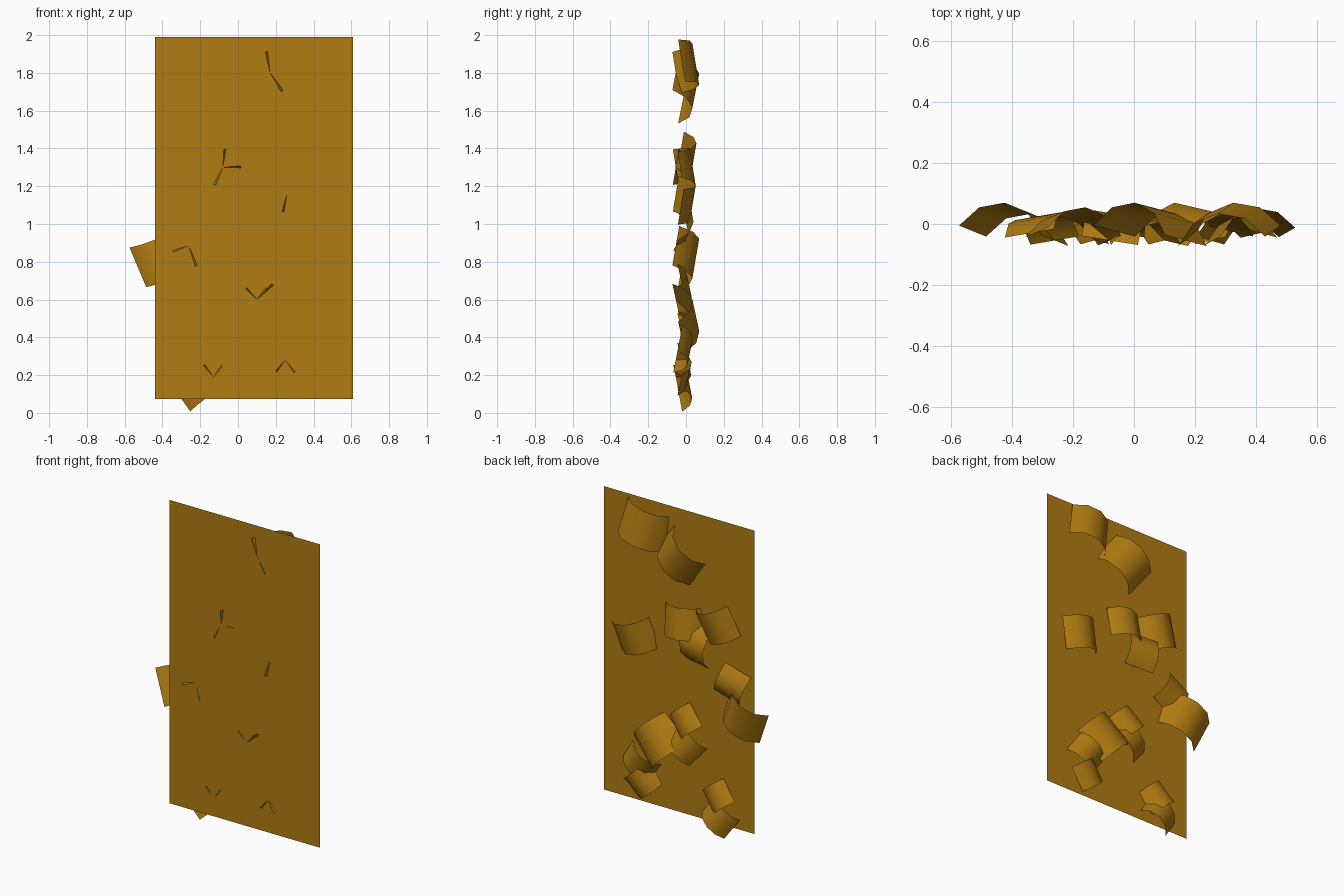
import bpy, bmesh
from math import sin, cos, radians
from mathutils import Vector

if "Cube" in bpy.data.objects:
    bpy.data.objects.remove(bpy.data.objects["Cube"], do_unlink=True)

PANEL_Y = -0.054
HALF_WIDTH = 0.115          # half the straight width of a full-size flap
RADIUS = 0.164              # bend radius of a full-size flap
BEND = radians(64)          # half of the bend angle
LIFT, ROLL = radians(6), radians(9)

golden = bpy.data.materials.new("golden_brown")
golden.use_nodes = True
colour = (0.44, 0.20, 0.006, 1)
golden.diffuse_color = colour
bsdf = next(n for n in golden.node_tree.nodes if n.type == "BSDF_PRINCIPLED")
bsdf.inputs["Base Color"].default_value = colour
bsdf.inputs["Roughness"].default_value = 0.9


def sheet(name, segments, place, facing, smooth=False):
    """Make a grid, move each point with place(u, v), and face it along y."""
    bm = bmesh.new()
    bmesh.ops.create_grid(bm, x_segments=segments, y_segments=1, size=1)
    for v in bm.verts:
        v.co = place(v.co.x, v.co.y)
    bm.normal_update()
    if sum(f.normal.y for f in bm.faces) * facing < 0:
        bmesh.ops.reverse_faces(bm, faces=bm.faces[:])
    for f in bm.faces:
        f.smooth = smooth
    mesh = bpy.data.meshes.new(name)
    bm.to_mesh(mesh)
    bm.free()
    mesh.materials.append(golden)
    obj = bpy.data.objects.new(name, mesh)
    bpy.context.collection.objects.link(obj)
    return obj


def flap(name, x, z, angle, size, side):
    """Arched flap rooted at (x, z), growing along angle, one side rolled down."""
    a = radians(angle)
    along = Vector((cos(a) * cos(LIFT), sin(LIFT), sin(a) * cos(LIFT)))
    across = Vector((-sin(a) * cos(ROLL), -side * sin(ROLL), cos(a) * cos(ROLL)))
    across = Vector((-sin(a) * side * cos(ROLL), -sin(ROLL), cos(a) * side * cos(ROLL)))
    out = along.cross(across).normalized()
    if out.y < 0:
        out.negate()
    root = Vector((x, PANEL_Y, z))

    def place(u, v):
        reach = RADIUS * (sin(u * BEND) + sin(BEND))
        rise = RADIUS * (cos(u * BEND) - cos(BEND))
        return root + size * (along * reach + out * rise + across * v * HALF_WIDTH)

    sheet(name, 4, place, 1, smooth=True)


# flat backing panel
sheet("panel", 1, lambda u, v: Vector((0.085 + 0.525 * u, PANEL_Y, 1.032 + 0.958 * v)), -1)

# clusters of flaps: root point, then (direction, size, rolled side) for each flap
clusters = [
    ((0.17, 1.80), [(13, 1.0, 1), (217, 1.0, 1)]),
    ((-0.08, 1.30), [(-3, 0.84, 1), (-85, 0.82, 1), (158, 0.88, 1)]),
    ((0.26, 1.16), [(-16, 0.86, -1)]),
    ((-0.26, 0.885), [(112, 0.76, 1), (203, 1.0, 1)]),
    ((0.10, 0.60), [(-43, 1.0, 1), (138, 0.68, -1), (220, 0.72, -1)]),
    ((-0.13, 0.19), [(140, 0.66, -1), (215, 0.70, -1)]),
    ((0.25, 0.28), [(-41, 0.68, -1), (34, 0.72, -1)]),
]
for c, ((x, z), flaps) in enumerate(clusters, 1):
    for i, (angle, size, side) in enumerate(flaps, 1):
        flap(f"flap_{c}_{i}", x, z, angle, size, side)
